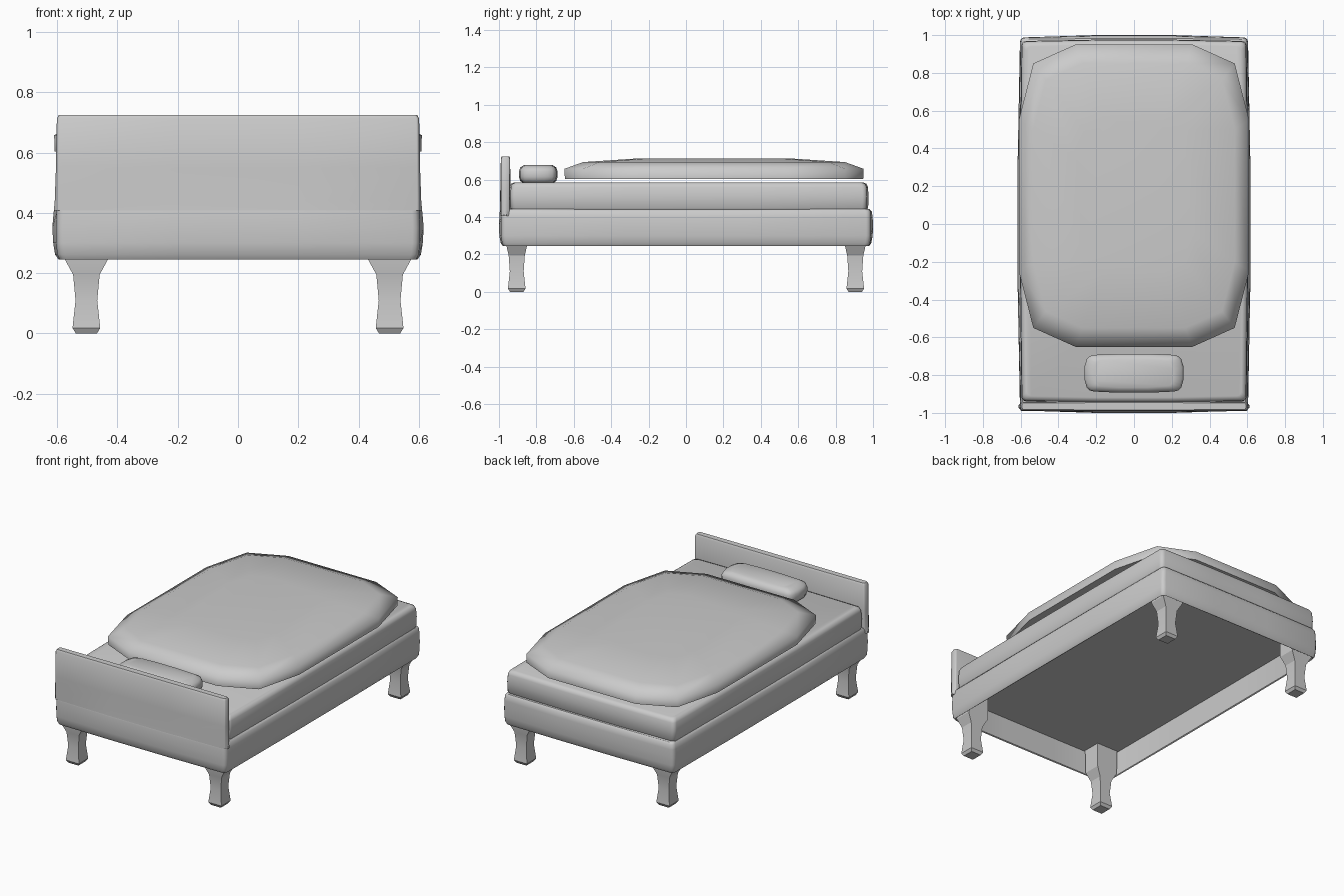
import bpy, bmesh
from math import sin, cos, pi

if "Cube" in bpy.data.objects:
    bpy.data.objects.remove(bpy.data.objects["Cube"])


def loft(name, rings, smooth=0.6):
    """Skin a list of equal-length point rings and cap both ends."""
    bm = bmesh.new()
    loops = [[bm.verts.new(p) for p in ring] for ring in rings]
    n = len(loops[0])
    for a, b in zip(loops, loops[1:]):
        for i in range(n):
            j = (i + 1) % n
            bm.faces.new((a[i], a[j], b[j], b[i]))
    bm.faces.new(loops[0][::-1])
    bm.faces.new(loops[-1])
    bmesh.ops.recalc_face_normals(bm, faces=bm.faces)
    mesh = bpy.data.meshes.new(name)
    bm.to_mesh(mesh)
    bm.free()
    obj = bpy.data.objects.new(name, mesh)
    bpy.context.collection.objects.link(obj)
    bpy.ops.object.select_all(action='DESELECT')
    obj.select_set(True)
    bpy.context.view_layer.objects.active = obj
    bpy.ops.object.shade_smooth_by_angle(angle=smooth)
    return obj


def rect(hx, hy, z, r=0.0, cx=0.0, cy=0.0, bow=0.0, seg=3):
    """Rounded rectangle ring; r = 0 gives plain corners, bow swells the sides."""
    pts = []
    kx, ky = hx - bow, hy - bow
    mids = [(0, hy), (-hx, 0), (0, -hy), (hx, 0)]
    for k, (sx, sy) in enumerate([(1, 1), (-1, 1), (-1, -1), (1, -1)]):
        for s in range(seg + 1 if r else 1):
            a = (k + s / seg) * pi / 2
            pts.append((cx + sx * (kx - r) + r * cos(a),
                        cy + sy * (ky - r) + r * sin(a), z))
        if bow:  # two mid-side points, a third of the way from the centre
            mx, my = mids[k]
            tx, ty = (kx / 3, 0) if mx == 0 else (0, ky / 3)
            sgn = (1, 1, -1, -1)[k]
            for t in (sgn, -sgn):
                pts.append((cx + mx + t * tx, cy + my + t * ty, z))
    return pts


# Frame: bulging rail, hollow from below
loft("bed_frame", [rect(hx, hy, z, 0.025, bow=b) for hx, hy, z, b in [
    (0.588, 0.972, 0.405, 0.001), (0.588, 0.972, 0.25, 0.001),
    (0.596, 0.98, 0.246, 0.004), (0.607, 0.991, 0.262, 0.007),
    (0.613, 0.998, 0.30, 0.010), (0.616, 1.0, 0.35, 0.012),
    (0.612, 0.998, 0.40, 0.010), (0.606, 0.993, 0.43, 0.007),
    (0.594, 0.982, 0.442, 0.004)]], 0.8)

# Headboard, flowing out of the frame and tapering slightly upward
loft("headboard", [rect(hx, hy, z, 0.008, cy=cy, bow=b) for hx, hy, z, cy, b in [
    (0.611, 0.031, 0.407, -0.966, 0.009), (0.608, 0.029, 0.44, -0.966, 0.006),
    (0.604, 0.027, 0.55, -0.966, 0.003), (0.601, 0.025, 0.713, -0.965, 0.002),
    (0.594, 0.019, 0.725, -0.965, 0.002)]])

# Mattress
loft("mattress", [rect(hx, hy, z, 0.025, cy=0.015, bow=0.007) for hx, hy, z in [
    (0.594, 0.952, 0.439), (0.601, 0.959, 0.45), (0.603, 0.961, 0.51),
    (0.600, 0.958, 0.56), (0.592, 0.950, 0.578), (0.575, 0.933, 0.585)]], 0.8)

# Duvet: low-poly dome with a short skirt
quarter = [(0.61, 0.40), (0.533, 0.70), (0.31, 0.80)]
outline = (quarter + [(-x, y) for x, y in quarter[::-1]]
           + [(-x, -y) for x, y in quarter] + [(x, -y) for x, y in quarter[::-1]])
loft("duvet", [[(x * s, y * s + 0.15, z) for x, y in outline] for s, z in [
    (0.997, 0.604), (1, 0.658), (0.875, 0.694), (0.5, 0.714)]], 1.45)

# Pillow
loft("pillow", [rect(hx, hy, z, r, cy=-0.79, bow=0.006) for hx, hy, z, r in [
    (0.235, 0.08, 0.582, 0.03), (0.256, 0.097, 0.593, 0.04),
    (0.263, 0.103, 0.615, 0.045), (0.263, 0.103, 0.645, 0.045),
    (0.252, 0.096, 0.665, 0.04), (0.21, 0.075, 0.679, 0.03)]], 1.0)

# Four waisted square legs
for sy, end in ((-1, "front"), (1, "back")):
    for sx, side in ((-1, "left"), (1, "right")):
        loft(f"{end}_{side}_leg", [
            rect(hx, hy, z, cx=sx * 0.503, cy=sy * 0.905) for hx, hy, z in [
                (0.035, 0.036, 0.0), (0.046, 0.047, 0.018), (0.036, 0.037, 0.11),
                (0.044, 0.043, 0.195), (0.074, 0.056, 0.25), (0.076, 0.058, 0.407)]], 0.3)
